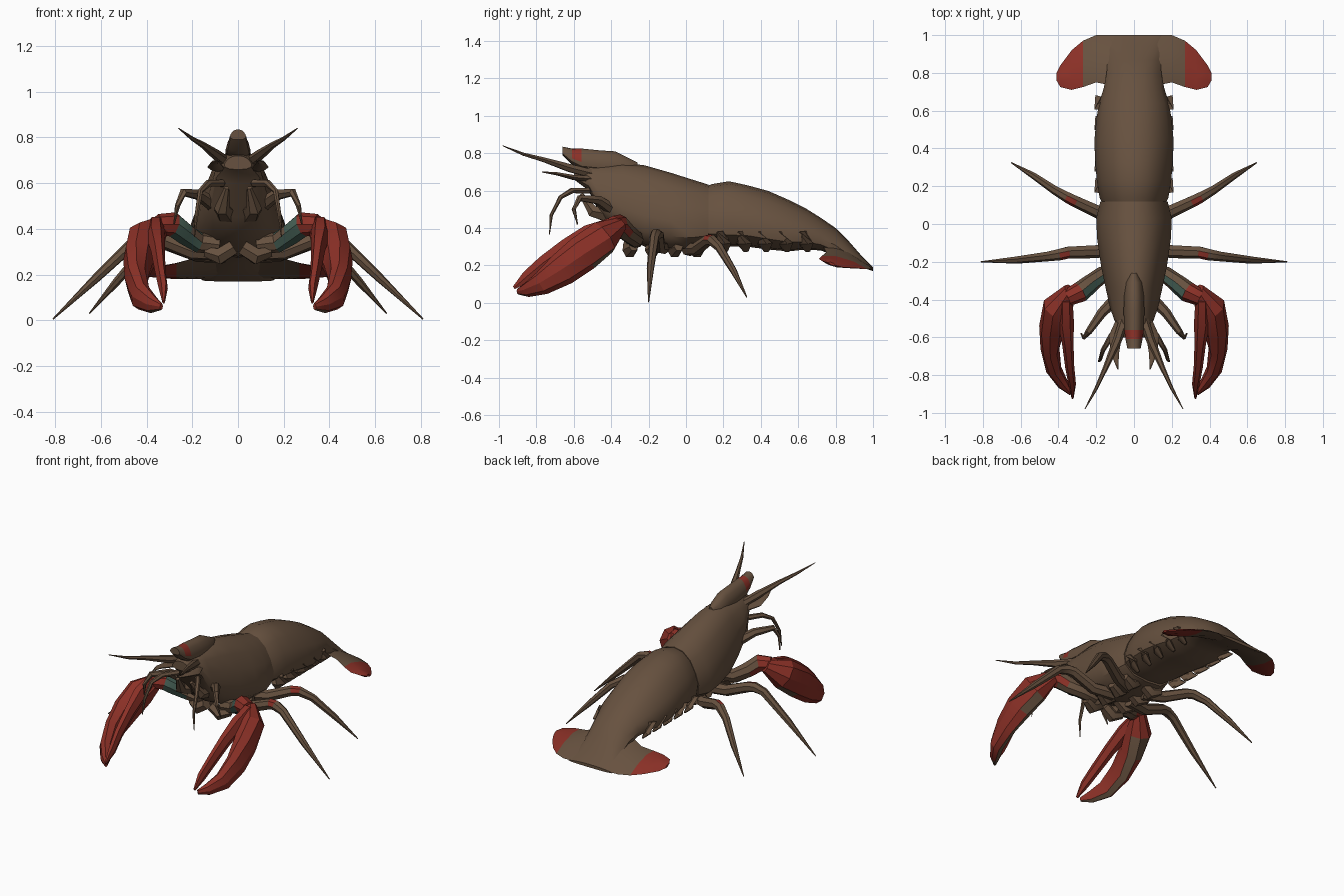
import bpy, bmesh, math
from mathutils import Vector

if "Cube" in bpy.data.objects:
    bpy.data.objects.remove(bpy.data.objects["Cube"])


def material(name, rgb):
    m = bpy.data.materials.new(name)
    m.use_nodes = True
    m.diffuse_color = (*rgb, 1)
    m.node_tree.nodes["Principled BSDF"].inputs["Base Color"].default_value = (*rgb, 1)
    return m


MATS = [material("shell brown", (0.135, 0.083, 0.05)),
        material("claw red", (0.26, 0.03, 0.02)),
        material("joint teal", (0.06, 0.115, 0.09))]
BROWN, RED, TEAL = 0, 1, 2


def loft(name, rings, rule=None, mirror=False, angle=40):
    """Skin a list of equal rings, cap the ends and colour faces by a rule."""
    bm = bmesh.new()
    rows = [[bm.verts.new(p) for p in ring] for ring in rings]
    n = len(rows[0])
    for a, b in zip(rows, rows[1:]):
        for i in range(n):
            j = (i + 1) % n
            bm.faces.new((a[i], a[j], b[j], b[i]))
    bm.faces.new(rows[0])
    bm.faces.new(rows[-1])
    bmesh.ops.recalc_face_normals(bm, faces=bm.faces)
    bm.normal_update()
    for f in bm.faces:
        f.material_index = rule(f.calc_center_median(), f.normal) if rule else BROWN
    me = bpy.data.meshes.new(name)
    bm.to_mesh(me)
    bm.free()
    for m in MATS:
        me.materials.append(m)
    ob = bpy.data.objects.new(name, me)
    bpy.context.collection.objects.link(ob)
    bpy.ops.object.select_all(action='DESELECT')
    ob.select_set(True)
    bpy.context.view_layer.objects.active = ob
    bpy.ops.object.shade_smooth_by_angle(angle=math.radians(angle))
    if mirror:
        ob.modifiers.new("Mirror", 'MIRROR')
    return ob


def limb(name, path, radii, sides=7, rule=None, angle=40):
    """Mirrored tapering limb; a radius is a number or (sideways, upward)."""
    pts = [Vector(p) for p in path]
    rings = []
    for i, p in enumerate(pts):
        t = (pts[min(i + 1, len(pts) - 1)] - pts[max(i - 1, 0)]).normalized()
        side = t.cross(Vector((0, 0, 1))).normalized()
        up = side.cross(t)
        r = radii[i]
        w, h = r if isinstance(r, tuple) else (r, r)
        rings.append([p + side * w * math.cos(a) + up * h * math.sin(a)
                      for a in (math.tau * k / sides for k in range(sides))])
    return loft(name, rings, rule, True, angle)


# Half cross-section of the shell: width and height fractions, top to bottom
HALF = [(0, 1), (.35, .96), (.65, .82), (.87, .6), (1, .38), (.95, .18), (.6, .03), (0, 0)]
SECTION = HALF + [(-x, z) for x, z in HALF[-2:0:-1]]


def shell(name, stations, rule=None):
    """Body part from stations of (y, half width, bottom, top)."""
    return loft(name, [[(x * w, y, lo + z * (hi - lo)) for x, z in SECTION]
                       for y, w, lo, hi in stations], rule)


# Body
shell("carapace", [(-.6, .06, .66, .72), (-.52, .1, .6, .74), (-.45, .125, .45, .745),
                   (-.34, .15, .36, .75), (-.22, .175, .3, .735), (-.08, .195, .28, .695),
                   (.03, .2, .28, .66), (.12, .178, .3, .632)])
shell("abdomen", [(.07, .15, .32, .61), (.14, .182, .31, .635), (.23, .197, .3, .65),
                  (.33, .205, .3, .628), (.44, .21, .285, .598), (.55, .2, .275, .55),
                  (.64, .185, .285, .505), (.72, .16, .28, .455), (.8, .145, .25, .4),
                  (.87, .14, .215, .33), (.94, .15, .19, .25), (1, .16, .17, .19)])
shell("rostrum", [(-.66, .035, .79, .835), (-.61, .045, .74, .825), (-.56, .052, .71, .825),
                  (-.46, .055, .7, .815), (-.38, .052, .69, .81), (-.31, .045, .69, .775),
                  (-.26, .02, .69, .75)],
      lambda c, n: RED if -.61 < c.y < -.56 and n.z > 0 else BROWN)

# Tail fan: stations of (x, front y, back y, front z, back z, thickness)
fan = []
for x, yf, yb, zf, zb, t in [(.06, .72, 1, .33, .18, .03), (.2, .75, 1, .27, .18, .025),
                             (.27, .725, .97, .25, .18, .022), (.33, .71, .92, .235, .185, .02),
                             (.39, .725, .84, .225, .19, .015), (.41, .76, .8, .215, .2, .008)]:
    fan.append([(x, yf + u * (yb - yf), zf + u * (zb - zf) + v * t)
                for u, v in [(0, 0), (.3, 1), (.7, .9), (1, 0), (.7, -.7), (.3, -.7)]])
loft("tail_fan", fan, lambda c, n: RED if c.x > .28 else BROWN, True)

# Side plates below the abdomen
for k in range(5):
    y = .19 + .11 * k
    limb(f"side_plate_{k + 1}", [(.165, y, .38), (.17, y + .01, .32), (.14, y + .02, .275)],
         [(.05, .02), (.055, .02), (.015, .008)], 6)

# Claws
def claw_rule(c, n):
    return BROWN if n.z < -.35 and n.x < .45 and c.y < -.4 else RED

limb("claw_outer_finger",
     [(.335, -.35, .42), (.405, -.44, .35), (.435, -.55, .265), (.445, -.66, .18),
      (.425, -.77, .105), (.375, -.85, .07), (.335, -.9, .06)],
     [(.04, .04), (.08, .095), (.068, .1), (.05, .09), (.042, .065), (.03, .04), (.008, .015)],
     8, claw_rule, 25)
limb("claw_inner_finger",
     [(.36, -.4, .42), (.36, -.52, .37), (.35, -.64, .3), (.34, -.76, .215),
      (.327, -.85, .14), (.325, -.92, .08)],
     [(.035, .04), (.042, .055), (.03, .048), (.024, .042), (.02, .035), (.006, .01)],
     6, lambda c, n: RED, 25)


def arm_rule(c, n):
    if c.x > .285:
        return RED
    return TEAL if c.x > .18 and (n.y < -.3 or n.x < -.5) else BROWN

limb("claw_arm",
     [(.08, -.27, .33), (.17, -.27, .34), (.235, -.32, .38), (.285, -.36, .42), (.35, -.39, .42)],
     [.04, .045, .05, .055, .045], 8, arm_rule)

# Walking legs with a red spot at each knee
def knee_rule(lo, hi):
    return lambda c, n: RED if lo < c.x < hi and n.z > .3 and n.y < .3 else BROWN

limb("middle_leg",
     [(.06, -.12, .3), (.2, -.145, .3), (.35, -.15, .36), (.39, -.16, .365),
      (.45, -.17, .345), (.62, -.19, .185), (.81, -.2, .005)],
     [.04, .036, .033, .032, .027, .02, .003], 7, knee_rule(.35, .39))
limb("back_leg",
     [(.06, .01, .29), (.18, .06, .29), (.31, .12, .335), (.35, .14, .335),
      (.42, .18, .295), (.53, .255, .17), (.65, .325, .03)],
     [.04, .036, .032, .03, .024, .018, .003], 7, knee_rule(.31, .35))

# Leg sockets under the thorax
for k in range(4):
    y = -.3 + .12 * k
    limb(f"leg_socket_{k + 1}", [(.02, y, .32), (.08, y, .28), (.14, y + .02, .3)],
         [.035, .04, .025], 6)

# Head appendages
limb("antenna", [(.05, -.5, .69), (.09, -.62, .72), (.15, -.76, .765), (.2, -.87, .795), (.26, -.98, .84)],
     [.025, .024, .014, .009, .002], 6)
limb("antenna_scale", [(.05, -.48, .66), (.1, -.6, .67), (.1, -.69, .69), (.085, -.77, .7)],
     [(.03, .02), (.035, .015), (.02, .01), (.003, .003)], 6)
limb("front_feeler", [(.07, -.52, .6), (.13, -.61, .6), (.165, -.67, .565), (.18, -.72, .47), (.19, -.73, .365)],
     [.018, .016, .012, .009, .002], 6)
limb("mouth_leg", [(.1, -.4, .5), (.17, -.47, .55), (.24, -.57, .56), (.265, -.6, .5), (.28, -.58, .42)],
     [.032, .026, .018, .012, .004], 6)
limb("jaw", [(.05, -.4, .47), (.07, -.5, .49), (.05, -.56, .58)], [.05, .035, .012], 6)
